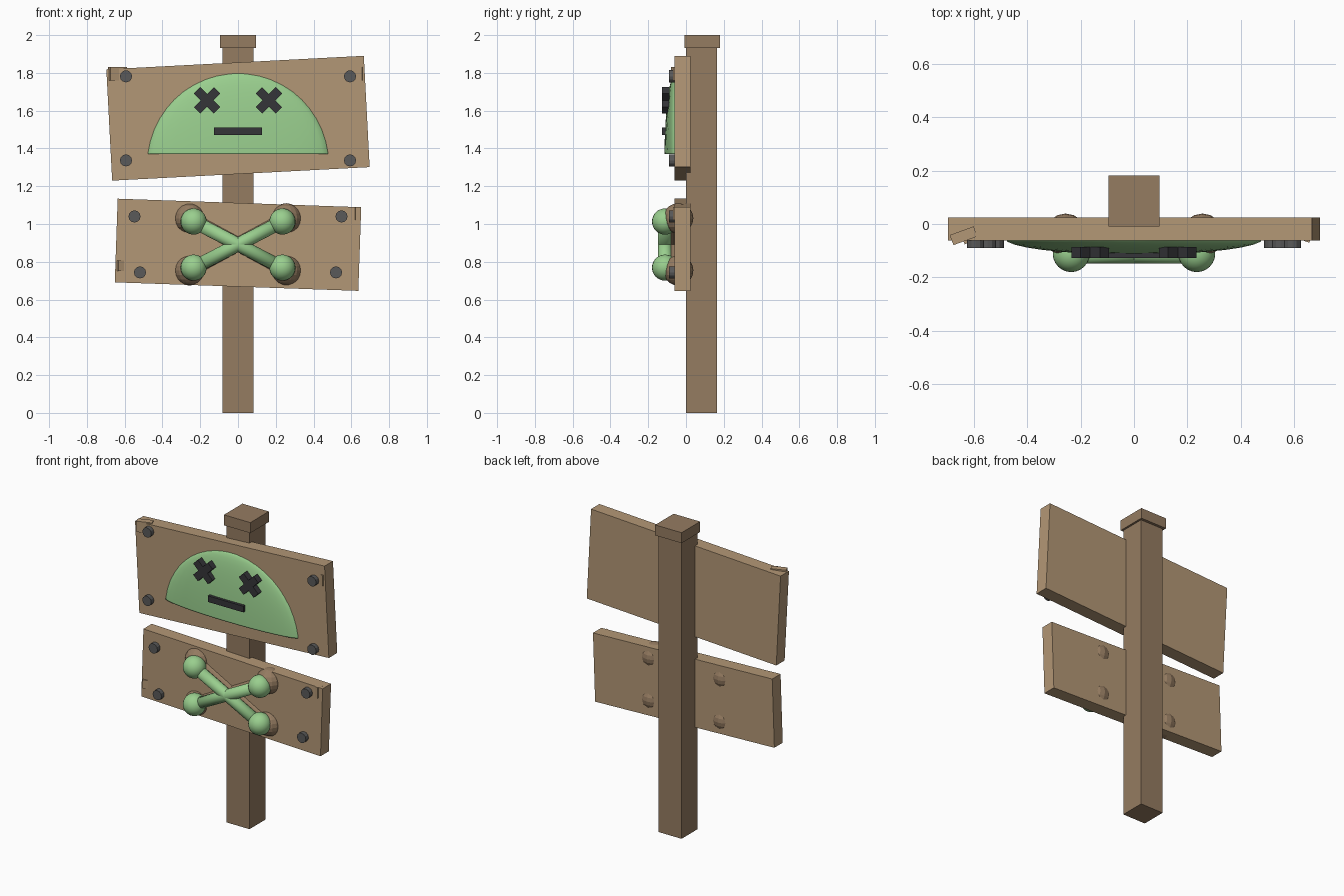
import bpy, bmesh, math
from mathutils import Matrix, Vector

if "Cube" in bpy.data.objects:
    bpy.data.objects.remove(bpy.data.objects["Cube"])


def material(name, rgb):
    m = bpy.data.materials.new(name)
    m.diffuse_color = (*rgb, 1)
    m.use_nodes = True
    m.node_tree.nodes["Principled BSDF"].inputs["Base Color"].default_value = m.diffuse_color
    return m


BOARD = material("light_wood", (0.45, 0.31, 0.18))
POST = material("dark_wood", (0.30, 0.20, 0.12))
GREEN = material("green_paint", (0.32, 0.62, 0.27))
DARK = material("charcoal", (0.035, 0.035, 0.04))
IRON = material("iron", (0.10, 0.10, 0.10))


def finish(name, bm, mat, smooth=False):
    me = bpy.data.meshes.new(name)
    bmesh.ops.recalc_face_normals(bm, faces=bm.faces)
    for f in bm.faces:
        f.smooth = smooth
    bm.to_mesh(me)
    bm.free()
    me.materials.append(mat)
    ob = bpy.data.objects.new(name, me)
    bpy.context.collection.objects.link(ob)
    return ob


def box(name, loc, size, mat, ry=0, rz=0):
    # ry: degrees counter-clockwise seen from the front
    bm = bmesh.new()
    bmesh.ops.create_cube(bm, size=1)
    m = (Matrix.Translation(loc) @ Matrix.Rotation(math.radians(rz), 4, 'Z')
         @ Matrix.Rotation(math.radians(-ry), 4, 'Y') @ Matrix.Diagonal((*size, 1)))
    bm.transform(m)
    return finish(name, bm, mat)


def rod(name, a, b, r, seg, mat, smooth=False):
    a, b = Vector(a), Vector(b)
    d = b - a
    bm = bmesh.new()
    bmesh.ops.create_cone(bm, cap_ends=True, segments=seg, radius1=r, radius2=r, depth=d.length)
    bm.transform(Matrix.Translation((a + b) / 2) @ d.to_track_quat('Z', 'Y').to_matrix().to_4x4())
    return finish(name, bm, mat, smooth)


def ball(name, loc, r, u, v, mat, smooth=False):
    bm = bmesh.new()
    bmesh.ops.create_uvsphere(bm, u_segments=u, v_segments=v, radius=r)
    bm.transform(Matrix.Translation(loc))
    return finish(name, bm, mat, smooth)


# Post and cap
box("post", (0, 0.082, 0.97), (0.165, 0.163, 1.94), POST)
box("post_cap", (0, 0.086, 1.966), (0.19, 0.19, 0.068), POST)

# Tilted boards
box("upper_board", (0, -0.019, 1.56), (1.365, 0.086, 0.59), BOARD, ry=3)
box("lower_board", (0, -0.019, 0.89), (1.29, 0.086, 0.443), BOARD, ry=-2)

# Bolts, mirrored left and right
for x, z in ((0.593, 1.782), (0.593, 1.337), (0.548, 1.04), (0.519, 0.744)):
    for s in (-1, 1):
        rod("bolt", (s * x, -0.05, z), (s * x, -0.09, z), 0.032, 12, IRON)

# Wood chips at the board corners
box("chip_upper_left", (-0.638, -0.044, 1.795), (0.095, 0.04, 0.07), BOARD, rz=20)
box("chip_upper_right", (0.618, -0.035, 1.795), (0.095, 0.04, 0.07), BOARD, rz=-20)
box("chip_lower_right", (0.588, -0.037, 1.055), (0.08, 0.04, 0.07), BOARD, rz=-20)
box("chip_lower_left", (-0.617, -0.052, 0.78), (0.05, 0.03, 0.055), BOARD, rz=25)

# Flattened dome head, cut flat at the bottom and at the board
bm = bmesh.new()
bmesh.ops.create_uvsphere(bm, u_segments=32, v_segments=24, radius=1)
bm.transform(Matrix.Translation((0, -0.055, 1.314)) @ Matrix.Diagonal((0.486, 0.06, 0.486, 1)))
for co, no in (((0, 0, 1.37), (0, 0, -1)), ((0, -0.055, 0), (0, 1, 0))):
    cut = bmesh.ops.bisect_plane(bm, geom=bm.verts[:] + bm.edges[:] + bm.faces[:], dist=1e-5,
                                 plane_co=co, plane_no=no, clear_outer=True)
    edges = [e for e in bm.edges if e.is_boundary]
    bmesh.ops.holes_fill(bm, edges=edges, sides=0)
finish("head_dome", bm, GREEN, smooth=True)

# Cross eyes and mouth
for s in (-1, 1):
    for a in (-45, 45):
        box("eye_bar", (s * 0.164, -0.107, 1.655), (0.15, 0.04, 0.047), DARK, ry=a)
box("mouth", (0, -0.108, 1.49), (0.254, 0.038, 0.04), DARK)

# Crossed bones: green in front, a larger dark wood backing behind
for name, x, zc, h, y, rb, rs, mat, u, v, sm in (
        ("bone", 0.235, 0.891, 0.122, -0.111, 0.069, 0.036, GREEN, 24, 16, True),
        ("backing", 0.256, 0.892, 0.138, -0.041, 0.08, 0.043, POST, 16, 10, False)):
    for s in (-1, 1):
        rod(name + "_shaft", (-s * x, y, zc - h), (s * x, y, zc + h), rs, 16, mat, sm)
        for t in (-1, 1):
            ball(name + "_knob", (s * x, y, zc + t * h), rb, u, v, mat, sm)
